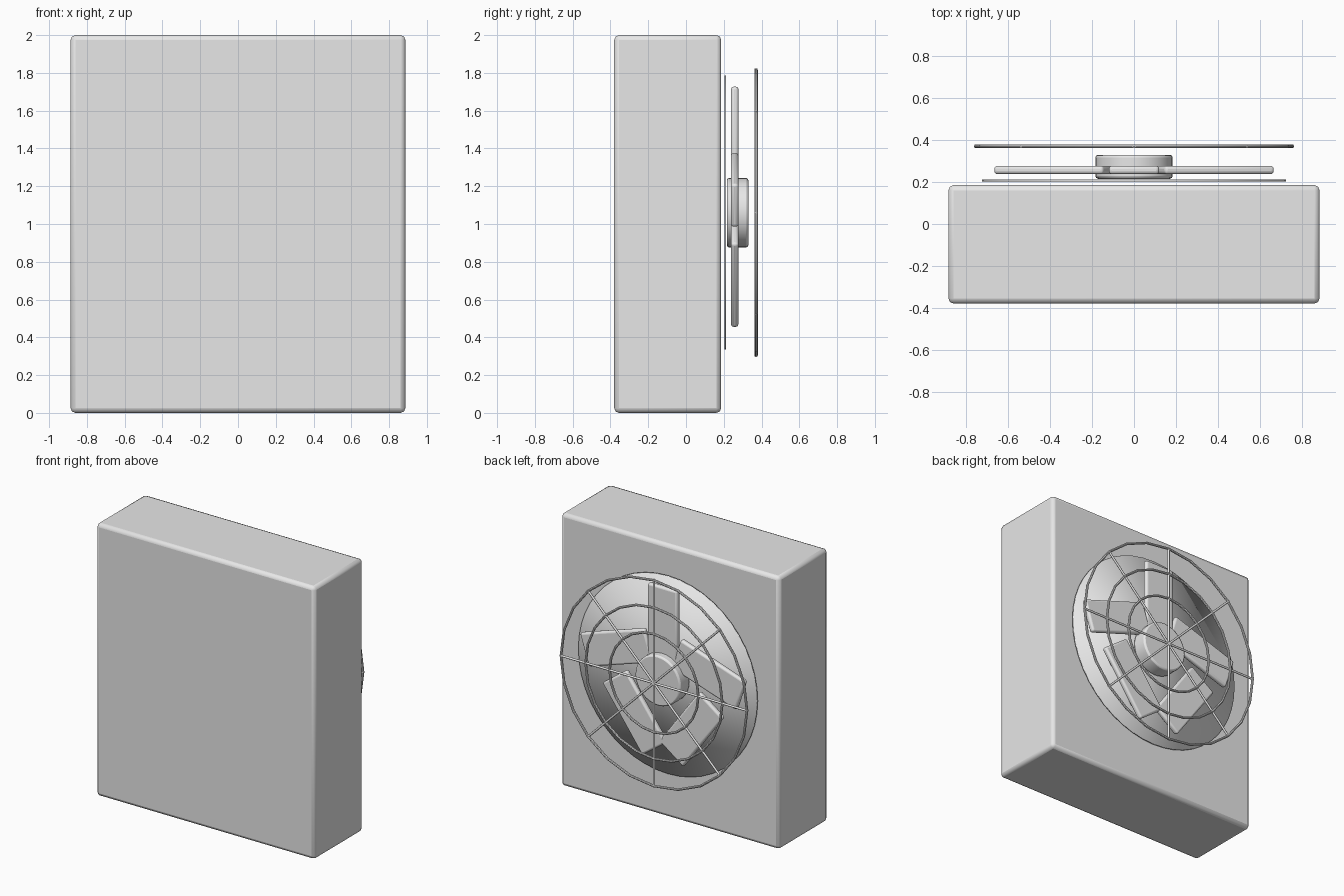
import bpy
from math import radians, sin, cos, pi

old = bpy.data.objects.get("Cube")
if old:
    bpy.data.objects.remove(old, do_unlink=True)

# One plain grey for everything
grey = bpy.data.materials.new("plain_grey")
grey.use_nodes = True
grey.diffuse_color = (0.8, 0.8, 0.8, 1)
grey.node_tree.nodes["Principled BSDF"].inputs["Base Color"].default_value = (0.8, 0.8, 0.8, 1)

AXIS_Z = 1.06        # height of the fan axis
GUARD_Y = 0.371      # depth of the wire guard
GUARD_R = 0.755


def finish(name, bevel=0.0, segments=3, smooth=None):
    obj = bpy.context.object
    obj.name = name
    obj.data.materials.append(grey)
    bpy.ops.object.transform_apply(location=False, rotation=False, scale=True)
    if bevel:
        mod = obj.modifiers.new("rounded_edges", "BEVEL")
        mod.width = bevel
        mod.segments = segments
    if smooth is None:
        bpy.ops.object.shade_smooth()
    else:
        bpy.ops.object.shade_smooth_by_angle(angle=radians(smooth))
    return obj


def box(name, centre, size, turn=0.0, **look):
    bpy.ops.mesh.primitive_cube_add(size=1, location=centre, rotation=(0, turn, 0))
    bpy.context.object.scale = size
    return finish(name, **look)


def disc(name, radius, y_front, y_back, sides, **look):
    bpy.ops.mesh.primitive_cylinder_add(
        vertices=sides, radius=radius, depth=y_back - y_front,
        location=(0, (y_front + y_back) / 2, AXIS_Z), rotation=(pi / 2, 0, 0))
    return finish(name, **look)


# Cabinet
box("cabinet", (0, -0.097, 1), (1.772, 0.566, 2), bevel=0.025, segments=2, smooth=30)

# Back plate and hub
disc("back_plate", 0.725, 0.203, 0.213, 48)
disc("hub", 0.184, 0.216, 0.33, 32, bevel=0.012, segments=2, smooth=40)

# Five blades, placed around the axis and leaning against their turn
BLADE_R = 0.392
for i in range(5):
    a = i * 2 * pi / 5
    box(f"blade_{i + 1}",
        (BLADE_R * sin(a), 0.258, AXIS_Z + BLADE_R * cos(a)),
        (0.24, 0.04, 0.55), turn=-a, bevel=0.015, smooth=40)

# Wire guard: three rings and four crossing bars
for name, radius in (("outer", GUARD_R), ("middle", 0.555), ("inner", 0.36)):
    bpy.ops.mesh.primitive_torus_add(
        major_radius=radius, minor_radius=0.009, major_segments=24, minor_segments=8,
        location=(0, GUARD_Y, AXIS_Z), rotation=(pi / 2, 0, 0))
    finish(f"guard_ring_{name}", smooth=40)

for i in range(4):
    bpy.ops.mesh.primitive_cylinder_add(
        vertices=8, radius=0.008, depth=2 * GUARD_R + 0.015,
        location=(0, GUARD_Y, AXIS_Z), rotation=(0, i * pi / 4, 0))
    finish(f"guard_bar_{i + 1}", smooth=50)
